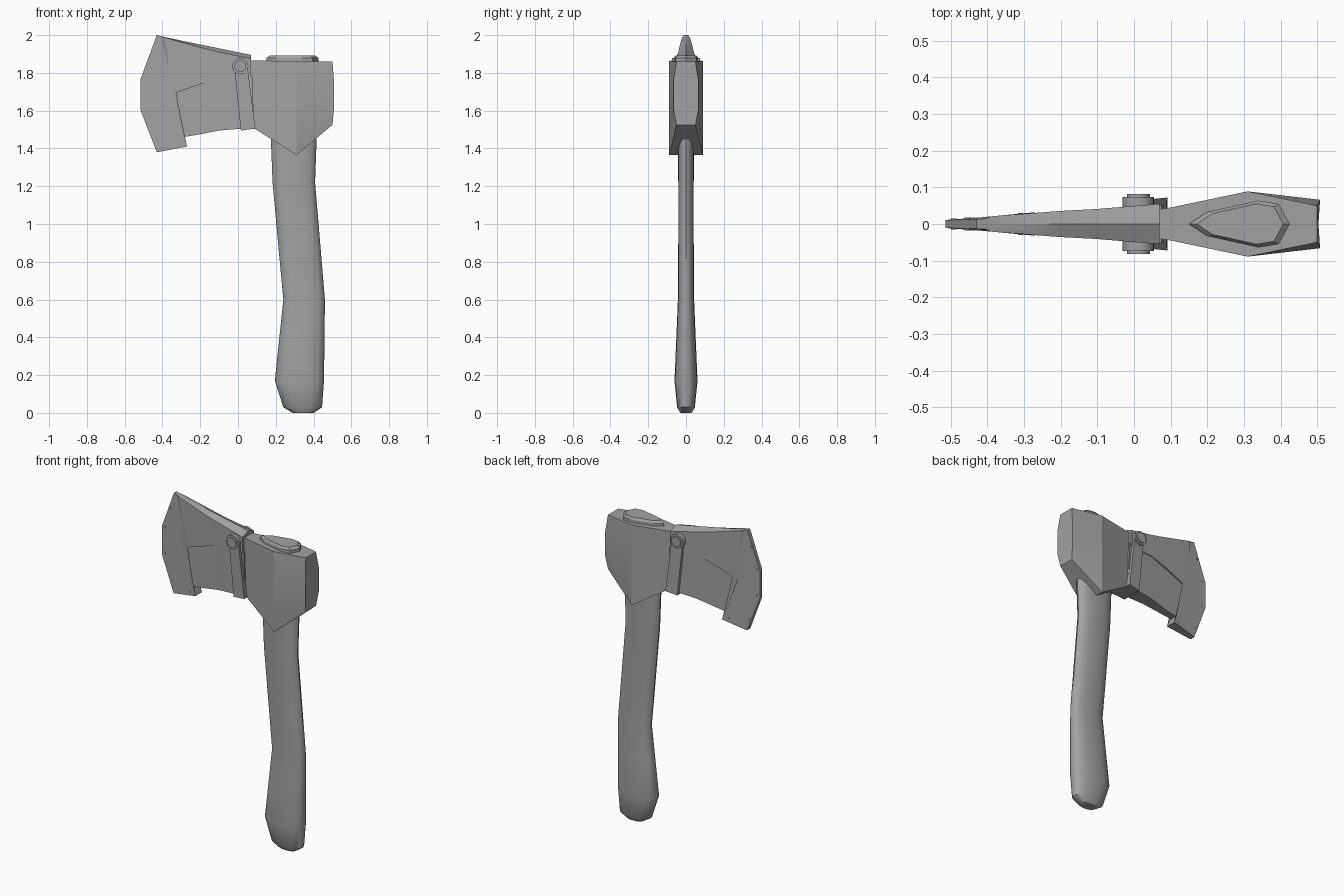
import bpy, bmesh, math
from mathutils import Matrix

cube = bpy.data.objects.get("Cube")
if cube:
    bpy.data.objects.remove(cube)

grey = bpy.data.materials.new("plain grey")
grey.use_nodes = True
grey.diffuse_color = (0.36, 0.36, 0.36, 1)
grey.node_tree.nodes["Principled BSDF"].inputs["Base Color"].default_value = grey.diffuse_color


def finish(name, bm, smooth_angle=None):
    bmesh.ops.recalc_face_normals(bm, faces=bm.faces)
    mesh = bpy.data.meshes.new(name)
    bm.to_mesh(mesh)
    bm.free()
    mesh.materials.append(grey)
    obj = bpy.data.objects.new(name, mesh)
    bpy.context.collection.objects.link(obj)
    if smooth_angle:
        bpy.ops.object.select_all(action='DESELECT')
        obj.select_set(True)
        bpy.context.view_layer.objects.active = obj
        bpy.ops.object.shade_smooth_by_angle(angle=math.radians(smooth_angle))
    return obj


def loft(name, rings, smooth_angle=None):
    """Skin a row of equal rings and cap both ends."""
    bm = bmesh.new()
    rows = [[bm.verts.new(p) for p in ring] for ring in rings]
    n = len(rows[0])
    for a, b in zip(rows, rows[1:]):
        for i in range(n):
            j = (i + 1) % n
            bm.faces.new((a[i], a[j], b[j], b[i]))
    bm.faces.new(rows[0])
    bm.faces.new(rows[-1])
    return finish(name, bm, smooth_angle)


def disc(name, x, z, radius, y0, y1, sides):
    """Round piece lying along y."""
    bm = bmesh.new()
    place = Matrix.Translation((x, (y0 + y1) / 2, z)) @ Matrix.Rotation(math.pi / 2, 4, 'X')
    bmesh.ops.create_cone(bm, cap_ends=True, segments=sides, radius1=radius,
                          radius2=radius, depth=abs(y1 - y0), matrix=place)
    return finish(name, bm, 35)


# Handle: z, left x, right x, half depth
handle = [(0, .29, .40, .03), (.03, .24, .445, .047), (.17, .195, .455, .061),
          (.38, .217, .458, .052), (.6, .24, .46, .043), (.9, .212, .435, .041),
          (1.22, .183, .408, .041), (1.5, .172, .418, .043), (1.8, .18, .41, .04)]
rings = []
for z, l, r, h in handle:
    ring = []
    for i in range(16):
        c, s = math.cos(i * math.pi / 8), math.sin(i * math.pi / 8)
        ring.append(((l + r) / 2 + (r - l) / 2 * math.copysign(abs(c) ** .85, c),
                     h * math.copysign(abs(s) ** .85, s), z))
    rings.append(ring)
loft("handle", rings, 40)

# Head block: x at the ends, x in the middle, bottom, top, half depth, end half depth
block = [(.07, .07, 1.51, 1.865, .04, .04), (.1, .1, 1.497, 1.865, .045, .045),
         (.31, .31, 1.365, 1.863, .089, .089), (.5, .508, 1.525, 1.86, .066, .05)]
rings = []
for xe, xm, zb, zt, h, he in block:
    z1, z2 = zb + (zt - zb) * .25, zb + (zt - zb) * .7
    half = [(xe, he, zb), (xm, h, z1), (xm, h, z2), (xe, he, zt)]
    rings.append(half + [(x, -y, z) for x, y, z in reversed(half)])
loft("head_block", rings, 15)

# Wedge plug in the top of the head
plug = [(.15, 0), (.2, .033), (.34, .064), (.395, .055), (.425, 0),
        (.395, -.055), (.34, -.064), (.2, -.033)]
loft("wedge_plug", [[(.3 + (x - .3) * s, y * s, z) for x, y in plug]
                    for z, s in ((1.85, 1), (1.88, 1), (1.893, .86))])

# Blade thickness along x
thickness = [(-.515, .011), (-.43, .017), (-.27, .032), (-.1, .041), (0, .049), (.08, .056)]


def half_at(x):
    for (a, ha), (b, hb) in zip(thickness, thickness[1:]):
        if x <= b:
            return ha + (hb - ha) * (x - a) / (b - a)
    return thickness[-1][1]


def blade_part(name, stations, inset, ridge):
    rings = []
    for (xb, zb), (xt, zt) in stations:
        hb, ht = half_at(xb) - inset(xb), half_at(xt) - inset(xt)
        ht = min(ht, .013) if xt < -.4 else ht
        rings.append([(xb, hb, zb), (xt, ht, zt), (xt, 0, zt + ridge(xt)),
                      (xt, -ht, zt), (xb, -hb, zb)])
    return loft(name, rings, 20)


# Cutting edge, hooked lower corner and thick upper web
blade_part("blade", [((-.515, 1.6), (-.515, 1.77)), ((-.43, 1.38), (-.43, 2.0)),
                     ((-.27, 1.41), (-.41, 1.994)), ((-.29, 1.46), (-.39, 1.988)),
                     ((-.37, 1.68), (-.37, 1.982)), ((-.2, 1.74), (-.2, 1.935)),
                     ((-.1, 1.77), (-.1, 1.91)), ((.07, 1.775), (.07, 1.875))],
           lambda x: 0, lambda x: max(0, min(.02, (x + .42) * .07)))

# Recessed lower web
blade_part("blade_recess", [((-.29, 1.46), (-.38, 1.7)), ((-.2, 1.475), (-.2, 1.76)),
                            ((-.1, 1.495), (-.1, 1.79)), ((.085, 1.51), (.075, 1.79))],
           lambda x: .009 if x < -.15 else .004, lambda x: 0)

# Strap running down both cheeks and under the web
strap = [(-.02, 1.835), (.05, 1.835), (.092, 1.505), (.015, 1.495)]
for side, label in ((1, "back"), (-1, "front")):
    loft(label + "_strap", [[(x, side * (y + (x - .03) * .1), z) for x, z in strap]
                            for y in (.035, .066)])
    disc(label + "_washer", .012, 1.835, .043, side * .04, side * .074, 20)
    disc(label + "_bolt", .012, 1.835, .031, side * .07, side * .082, 20)
    # Small rivets beside the cutting edge
    for x, z in ((-.455, 1.9), (-.492, 1.77), (-.492, 1.61), (-.44, 1.45), (-.31, 1.425)):
        h = half_at(x)
        disc(label + "_edge_rivet", x, z, .007, 0, side * (h + .002), 8)
loft("strap_bridge", [[(.015, y, 1.495), (.092, y, 1.505), (.09, y, 1.53), (.013, y, 1.52)]
                      for y in (-.064, .064)])
